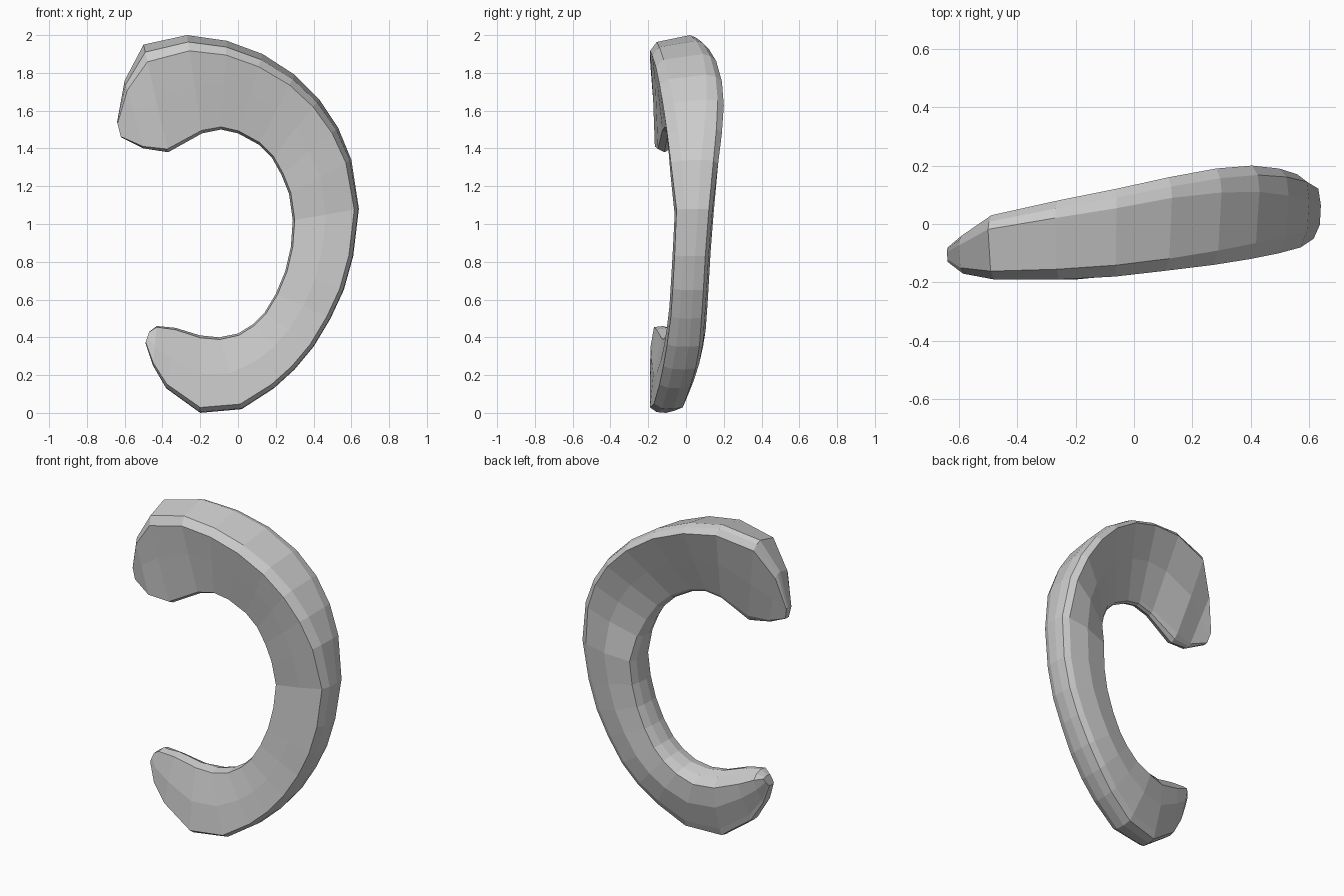
import bpy
import bmesh
from mathutils import Vector

cube = bpy.data.objects.get("Cube")
if cube:
    bpy.data.objects.remove(cube, do_unlink=True)


def make_material(name, colour):
    mat = bpy.data.materials.new(name)
    mat.use_nodes = True
    mat.diffuse_color = colour
    mat.node_tree.nodes["Principled BSDF"].inputs["Base Color"].default_value = colour
    return mat


def lerp(a, b, t):
    return a + (b - a) * t


def clamp(value, low=0.0, high=1.0):
    return min(max(value, low), high)


# Stations along the crescent, in hundredths:
# outer x, outer z, inner x, inner z, front y of the rim, back y of the rim
STATIONS = [
    (-64, 154, -62, 146, -13, -8),
    (-60, 176, -50, 140, -17, -4),
    (-50, 195, -37, 138, -19, 3),
    (-27, 200, -19, 148, -19, 8),
    (-6, 197, -9, 150, -18, 12),
    (13, 190, 0, 148, -16, 16),
    (30, 179, 11, 142, -14, 19),
    (43, 166, 18, 135, -12, 20),
    (53, 151, 23, 126, -10, 19),
    (60, 134, 27, 116, -8, 17),
    (64, 108, 29, 102, -5, 14),
    (61, 83, 28, 88, -6, 12),
    (56, 65, 25, 75, -7, 11),
    (49, 50, 20, 63, -8, 10),
    (40, 35, 14, 53, -10, 9),
    (30, 23, 8, 47, -12, 7),
    (19, 13, 0, 42, -14, 4),
    (2, 2, -10, 40, -17, 0),
    (-20, 0, -20, 41, -19, -5),
    (-38, 13, -33, 45, -19, -9),
    (-45, 25, -43, 46, -19, -11),
    (-49, 37, -47, 43, -17, -12),
]


def section(station):
    """Rounded ring: a wedge at the top, thickening inwards lower down."""
    ox, oz, ix, iz, front, back = (v / 100 for v in station)
    depth = back - front
    top = clamp((oz - 1.2) / 0.7)
    low = clamp((1.45 - iz) / 0.4) * clamp((ix + 0.5) / 0.1)
    half = min(0.03, depth * 0.35)
    edge = clamp(-0.07 + 0.13 * ix, front + half, back - half)
    inner_front = edge - half - 0.005 * low
    inner_back = min(edge + half + 0.1 * low, back + 0.06)
    ridge = lerp(0.95, 0.86 + 0.25 * ix, low)
    profile = [
        (lerp(0.07, 0.16, top), front),
        (lerp(0.01, 0.07, top), front + depth * lerp(0.25, 0.13, top)),
        (0.0, front + depth * lerp(0.6, 0.78, top)),
        (0.025, back - depth * 0.1),
        (lerp(0.13, 0.09, top), back),
        (0.5, lerp(back, inner_back, 0.48) + 0.02 * low),
        (ridge, inner_back),
        (lerp(ridge, 1.0, 0.7), lerp(edge, inner_back, 0.65)),
        (1.0, edge + 0.02 * low),
        (0.97, inner_front),
        (0.5, lerp(front, inner_front, 0.42) - 0.008 * low),
    ]
    return [Vector((lerp(ox, ix, t), y, lerp(oz, iz, t))) for t, y in profile]


# Loft the sections into one closed crescent
bm = bmesh.new()
rings = [[bm.verts.new(p) for p in section(s)] for s in STATIONS]
count = len(rings[0])
for a, b in zip(rings, rings[1:]):
    for i in range(count):
        j = (i + 1) % count
        bm.faces.new((a[i], a[j], b[j], b[i]))
for ring in (rings[0], rings[-1]):
    bm.faces.new(ring)
bmesh.ops.recalc_face_normals(bm, faces=bm.faces)

mesh = bpy.data.meshes.new("crescent_pad")
bm.to_mesh(mesh)
bm.free()
mesh.materials.append(make_material("light grey", (0.6, 0.6, 0.6, 1)))
pad = bpy.data.objects.new("crescent_pad", mesh)
bpy.context.collection.objects.link(pad)
